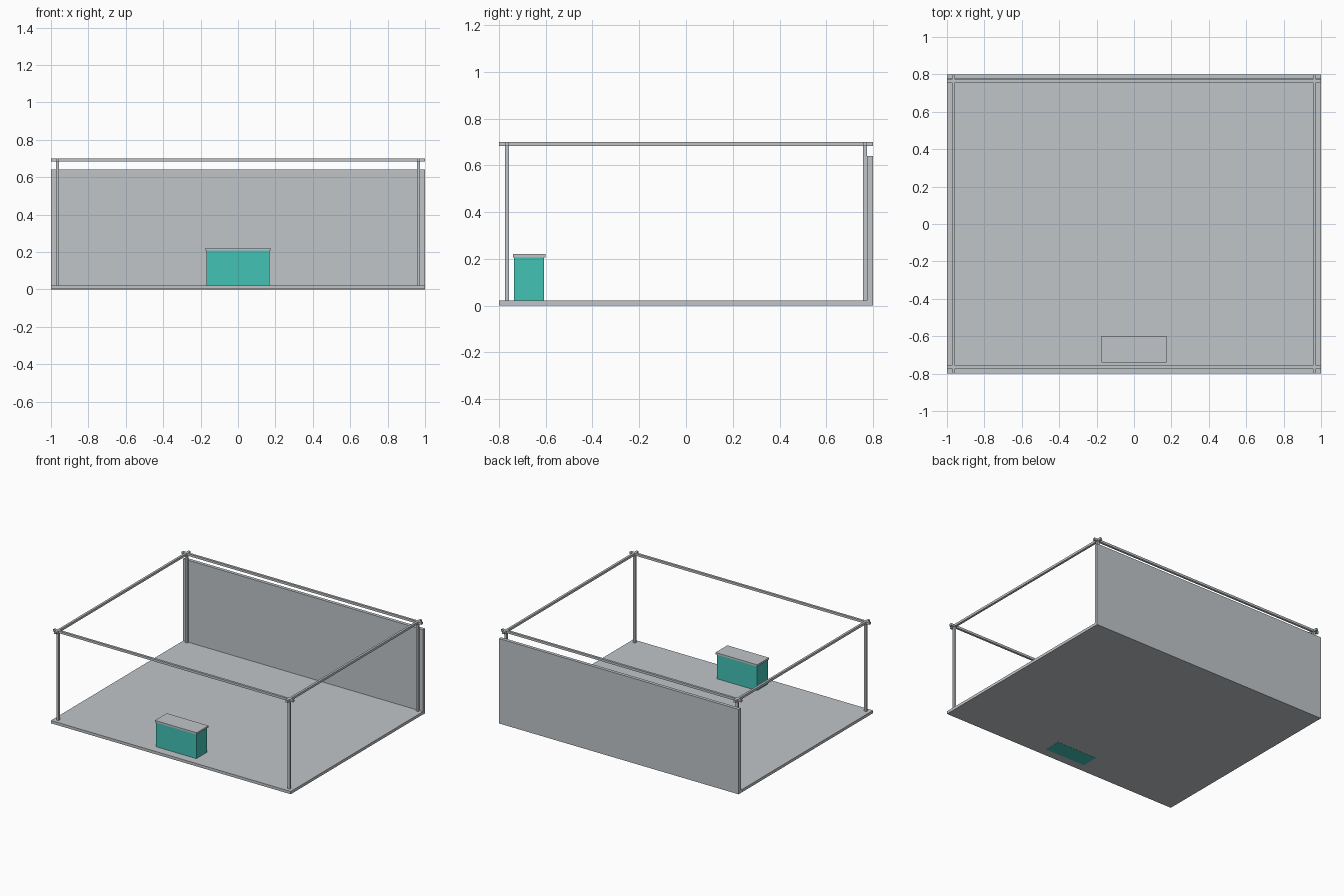
import bpy

if "Cube" in bpy.data.objects:
    bpy.data.objects.remove(bpy.data.objects["Cube"])


def material(name, rgb):
    m = bpy.data.materials.new(name)
    m.diffuse_color = (*rgb, 1.0)
    m.use_nodes = True
    m.node_tree.nodes["Principled BSDF"].inputs["Base Color"].default_value = m.diffuse_color
    return m


GREY = material("light_grey", (0.53, 0.56, 0.58))
TEAL = material("teal", (0.055, 0.54, 0.46))


def box(name, x, y, z, mat):
    """Box from (min, max) ranges on each axis."""
    bpy.ops.mesh.primitive_cube_add(size=1)
    o = bpy.context.object
    o.name = name
    for v in o.data.vertices:
        for i, (a, b) in enumerate((x, y, z)):
            v.co[i] = a if v.co[i] < 0 else b
    o.data.materials.append(mat)
    return o


# Floor and back wall
box("floor", (-1, 1), (-0.8, 0.775), (0.001, 0.022), GREY)
box("back_wall", (-1, 1), (0.775, 0.8), (0, 0.64), GREY)

# Frame of square tubes: posts at the corners, rails crossing on top
R = 0.0085
PX, PY = 0.965, 0.765
RAIL_Z = (0.683, 0.70)
for sx, side in ((-1, "left"), (1, "right")):
    x = (sx * PX - R, sx * PX + R)
    box("side_rail_" + side, x, (-0.8, 0.8), RAIL_Z, GREY)
    for sy, end in ((-1, "front"), (1, "back")):
        y = (sy * PY - R, sy * PY + R)
        box(f"post_{end}_{side}", x, y, (0.022, 0.69), GREY)
for sy, end in ((-1, "front"), (1, "back")):
    y = (sy * PY - R, sy * PY + R)
    box("cross_rail_" + end, (-1, 1), y, RAIL_Z, GREY)

# Counter with an overhanging top
box("counter_body", (-0.168, 0.168), (-0.735, -0.607), (0, 0.207), TEAL)
box("counter_top", (-0.174, 0.174), (-0.741, -0.60), (0.207, 0.221), GREY)
